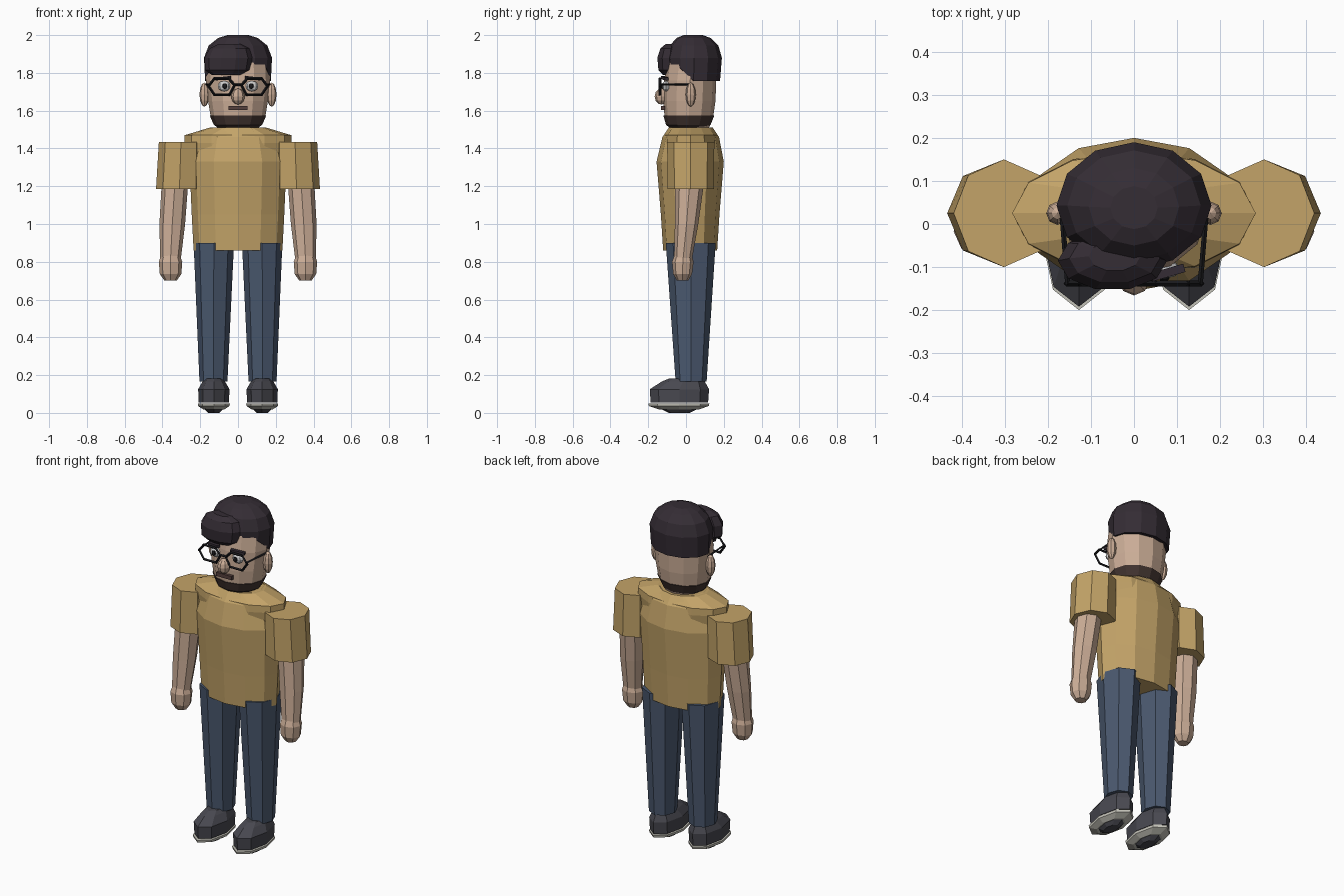
import bpy, bmesh
from math import sin, cos, pi
from mathutils import Vector, Matrix

if "Cube" in bpy.data.objects:
    bpy.data.objects.remove(bpy.data.objects["Cube"])


def material(name, r, g, b):
    m = bpy.data.materials.new(name)
    m.diffuse_color = (r, g, b, 1)
    m.use_nodes = True
    m.node_tree.nodes["Principled BSDF"].inputs["Base Color"].default_value = m.diffuse_color
    return m


SKIN = material("skin", .60, .42, .31)
SHIRT = material("shirt", .55, .37, .14)
DENIM = material("denim", .07, .10, .16)
HAIR = material("hair", .035, .026, .035)
BEARD = material("beard", .055, .035, .03)
SHOE = material("shoe", .065, .065, .08)
SOLE = material("sole", .55, .54, .48)
BLACK = material("black", .01, .01, .012)
WHITE = material("white", .75, .75, .72)
LIP = material("lip", .09, .05, .045)


def finish(name, bm, mat):
    bmesh.ops.recalc_face_normals(bm, faces=bm.faces)
    me = bpy.data.meshes.new(name)
    bm.to_mesh(me)
    bm.free()
    me.materials.append(mat)
    ob = bpy.data.objects.new(name, me)
    bpy.context.collection.objects.link(ob)
    return ob


def loft(name, rings, mat, n=8, phase=0, s=1, lift=None):
    """Stack of elliptical rings (cx, cy, z, rx, ry), capped; s mirrors x."""
    bm = bmesh.new()
    prev = None
    for k, (cx, cy, z, rx, ry) in enumerate(rings):
        ring = []
        for i in range(n):
            a = 2 * pi * i / n + phase
            p = Vector((s * (cx + rx * cos(a)), cy + ry * sin(a), z))
            if lift and k == 0:
                p.z += lift(sin(a))
            ring.append(bm.verts.new(p))
        if prev:
            for i in range(n):
                j = (i + 1) % n
                bm.faces.new((prev[i], prev[j], ring[j], ring[i]))
        else:
            bm.faces.new(ring[::-1])
        prev = ring
    bm.faces.new(prev)
    return finish(name, bm, mat)


def ball(name, c, r, mat, u=8, v=6):
    bm = bmesh.new()
    bmesh.ops.create_uvsphere(bm, u_segments=u, v_segments=v, radius=1,
                              matrix=Matrix.Translation(c) @ Matrix.Diagonal((*r, 1)))
    return finish(name, bm, mat)


def bar(name, c, size, mat, rot=(0, 0)):
    bm = bmesh.new()
    bmesh.ops.create_cube(bm, size=1, matrix=Matrix.Translation(c)
                          @ Matrix.Rotation(rot[0], 4, 'Z') @ Matrix.Rotation(rot[1], 4, 'Y')
                          @ Matrix.Diagonal((*size, 1)))
    return finish(name, bm, mat)


def rods(name, pts, r, mat, closed=False):
    """Thin four-sided rods joining the points."""
    bm = bmesh.new()
    pts = [Vector(p) for p in pts]
    for a, b in zip(pts, pts[1:] + (pts[:1] if closed else [])):
        d = b - a
        bmesh.ops.create_cone(bm, cap_ends=True, segments=4, radius1=r, radius2=r,
                              depth=d.length + r,
                              matrix=Matrix.Translation((a + b) / 2)
                              @ d.to_track_quat('Z', 'Y').to_matrix().to_4x4())
    return finish(name, bm, mat)


# shirt body and shoulder yoke
loft("shirt_body", [(0, .022, .86, .235, .143), (0, .022, 1.05, .245, .155),
                    (0, .022, 1.33, .257, .178), (0, .025, 1.46, .22, .15),
                    (0, .025, 1.512, .13, .115)], SHIRT, 12)
loft("shirt_yoke", [(0, .025, 1.33, .25, .14), (0, .025, 1.43, .283, .145),
                    (0, .025, 1.47, .283, .142), (0, .025, 1.51, .15, .11)], SHIRT, 12)

# limbs, mirrored
for s, side in ((-1, "right"), (1, "left")):
    loft(side + "_sleeve", [(.31, .025, 1.185, .124, .122), (.302, .025, 1.435, .117, .125)],
         SHIRT, s=s)
    loft(side + "_arm", [(.357, -.015, .82, .055, .048), (.348, .003, 1.0, .068, .062),
                         (.335, .018, 1.2, .07, .075), (.32, .02, 1.3, .07, .075)], SKIN, s=s)
    loft(side + "_hand", [(.357, -.018, .70, .032, .03), (.357, -.018, .735, .057, .05),
                          (.357, -.017, .80, .062, .057), (.357, -.015, .84, .048, .045)],
         SKIN, s=s)
    loft(side + "_leg", [(.13, .027, .165, .074, .082), (.128, .025, .9, .107, .132)],
         DENIM, s=s)
    loft(side + "_shoe", [(.128, -.035, .055, .08, .152), (.128, -.035, .125, .083, .157),
                          (.128, -.015, .165, .06, .115), (.128, 0, .182, .045, .09)],
         SHOE, s=s)
    loft(side + "_sole", [(.128, -.038, .018, .055, .105), (.128, -.038, .036, .083, .158),
                          (.128, -.038, .05, .085, .162)], SOLE, s=s)
    loft(side + "_tread", [(.128, -.036, 0, .03, .055), (.128, -.036, .02, .05, .095)],
         SHOE, s=s)
    # ear, eye, brow and glasses on each side
    ball(side + "_ear", (s * .178, .025, 1.685), (.026, .027, .064), SKIN)
    ball(side + "_eye", (s * .073, -.105, 1.73), (.034, .022, .028), WHITE)
    ball(side + "_pupil", (s * .07, -.125, 1.73), (.013, .008, .015), BLACK)
    bar(side + "_brow", (s * .078, -.113, 1.772), (.08, .02, .015), HAIR, (s * .28, s * .1))
    rim = [(.156, 1.73), (.125, 1.77), (.05, 1.77), (.018, 1.735), (.045, 1.685), (.125, 1.685)]
    rods(side + "_rim", [(s * x, -.138, z) for x, z in rim], .007, BLACK, True)
    rods(side + "_temple", [(s * .154, -.138, 1.738), (s * .168, .03, 1.738)], .006, BLACK)
rods("glasses_bridge", [(-.02, -.138, 1.738), (.02, -.138, 1.738)], .007, BLACK)

# head and face
loft("head", [(0, .018, 1.50, .10, .10), (0, .015, 1.56, .143, .128), (0, .018, 1.65, .158, .138),
              (0, .022, 1.76, .17, .138), (0, .03, 1.86, .165, .13), (0, .035, 1.93, .12, .1)],
     SKIN, 12)
loft("beard", [(0, .015, 1.505, .10, .095), (0, .012, 1.525, .128, .118),
               (0, .015, 1.575, .15, .135)], BEARD, 12)
ball("nose", (0, -.13, 1.675), (.036, .036, .043), SKIN)
bar("mouth", (0, -.122, 1.615), (.1, .02, .022), LIP)

# hair with a raised front hairline, plus the front tuft
loft("hair", [(0, .04, 1.757, .174, .14), (0, .043, 1.88, .18, .147),
              (0, .043, 1.945, .155, .128), (0, .04, 1.985, .105, .09),
              (0, .038, 2.0, .055, .05)], HAIR, 12,
     lift=lambda t: .085 * min(1, max(0, -t * 1.6)))
loft("hair_tuft", [(-.055, -.085, 1.79, .085, .04), (-.055, -.085, 1.815, .12, .064),
                   (-.05, -.085, 1.88, .127, .07), (-.045, -.08, 1.93, .105, .058),
                   (-.045, -.075, 1.952, .06, .035)], HAIR, 10)
